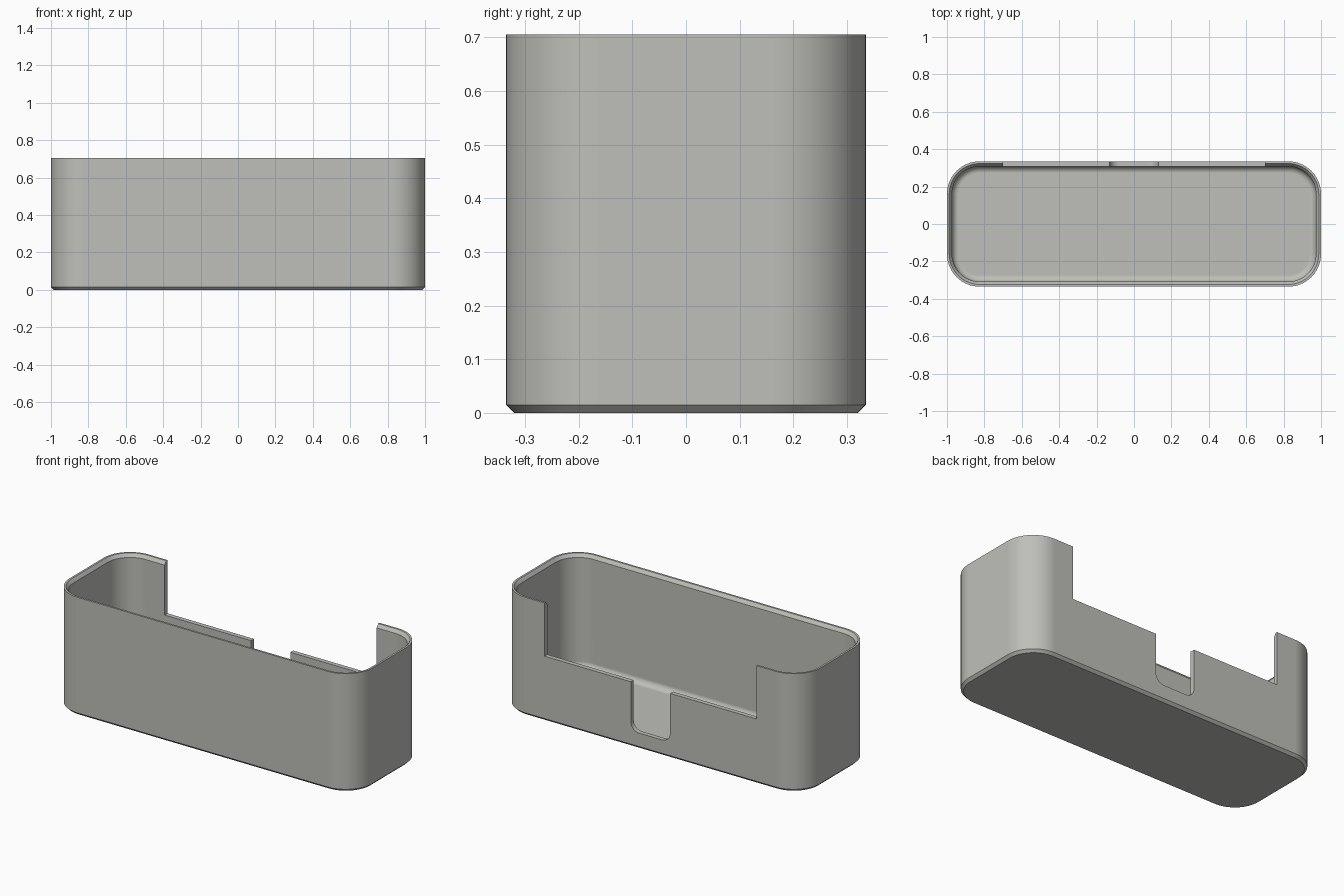
import bpy, bmesh, math

if "Cube" in bpy.data.objects:
    bpy.data.objects.remove(bpy.data.objects["Cube"])

HX, HY, HEIGHT, RADIUS = 1.0, 0.335, 0.705, 0.175   # outer half sizes
WALL, FLOOR, FILLET = 0.027, 0.03, 0.035
CORNER_STEPS = 16


def material(name, colour):
    m = bpy.data.materials.new(name)
    m.diffuse_color = (*colour, 1)
    m.use_nodes = True
    m.node_tree.nodes["Principled BSDF"].inputs["Base Color"].default_value = m.diffuse_color
    return m


def make_object(name, bm, mat=None):
    bmesh.ops.recalc_face_normals(bm, faces=bm.faces)
    mesh = bpy.data.meshes.new(name)
    bm.to_mesh(mesh)
    bm.free()
    obj = bpy.data.objects.new(name, mesh)
    bpy.context.collection.objects.link(obj)
    if mat:
        mesh.materials.append(mat)
    return obj


def rounded_ring(bm, inset, z):
    """Rounded rectangle of vertices, shrunk by inset."""
    r = RADIUS - inset
    ring = []
    for k, (sx, sy) in enumerate([(1, 1), (-1, 1), (-1, -1), (1, -1)]):
        for i in range(CORNER_STEPS + 1):
            a = math.pi / 2 * (k + i / CORNER_STEPS)
            ring.append(bm.verts.new((sx * (HX - RADIUS) + r * math.cos(a),
                                      sy * (HY - RADIUS) + r * math.sin(a), z)))
    return ring


grey = material("warm grey", (0.52, 0.52, 0.49))

# Tray: wall section from outer base, over the bevelled rim, to the filleted floor
section = [(0.015, 0), (0, 0.015), (0, HEIGHT), (0.012, HEIGHT), (WALL, HEIGHT - 0.02)]
for i in range(7):
    a = math.pi / 2 * i / 6
    section.append((WALL + FILLET * (1 - math.cos(a)), FLOOR + FILLET * (1 - math.sin(a))))
bm = bmesh.new()
rings = [rounded_ring(bm, inset, z) for inset, z in section]
for lower, upper in zip(rings, rings[1:]):
    for i in range(len(lower)):
        j = (i + 1) % len(lower)
        bm.faces.new((lower[i], lower[j], upper[j], upper[i]))
bm.faces.new(rings[0])
bm.faces.new(rings[-1])
tray = make_object("tray", bm, grey)

# Cutter: wide rear opening with a round-cornered notch below it
WIDE, NOTCH, SILL, NOTCH_Z, NOTCH_R = 0.7, 0.13, 0.387, 0.095, 0.055
half = [(WIDE, 0.8), (WIDE, SILL), (NOTCH, SILL)]
for i in range(9):
    a = math.pi / 2 * i / 8
    half.append((NOTCH - NOTCH_R + NOTCH_R * math.cos(a),
                 NOTCH_Z + NOTCH_R - NOTCH_R * math.sin(a)))
outline = half + [(-x, z) for x, z in reversed(half)]
bm = bmesh.new()
face = bm.faces.new([bm.verts.new((x, 0.24, z)) for x, z in outline])
extruded = bmesh.ops.extrude_face_region(bm, geom=[face])["geom"]
bmesh.ops.translate(bm, vec=(0, 0.2, 0),
                    verts=[v for v in extruded if isinstance(v, bmesh.types.BMVert)])
cutter = make_object("opening_cutter", bm)
cutter.hide_render = True

# Cut the opening, then shade smooth with crisp edges
bpy.context.view_layer.objects.active = tray
tray.select_set(True)
cut = tray.modifiers.new("rear opening", "BOOLEAN")
cut.object, cut.operation, cut.solver = cutter, "DIFFERENCE", "EXACT"
bpy.ops.object.modifier_apply(modifier=cut.name)
bpy.data.objects.remove(cutter)
bpy.ops.object.shade_smooth_by_angle(angle=math.radians(25))
weighted = tray.modifiers.new("even shading", "WEIGHTED_NORMAL")
weighted.keep_sharp = True
